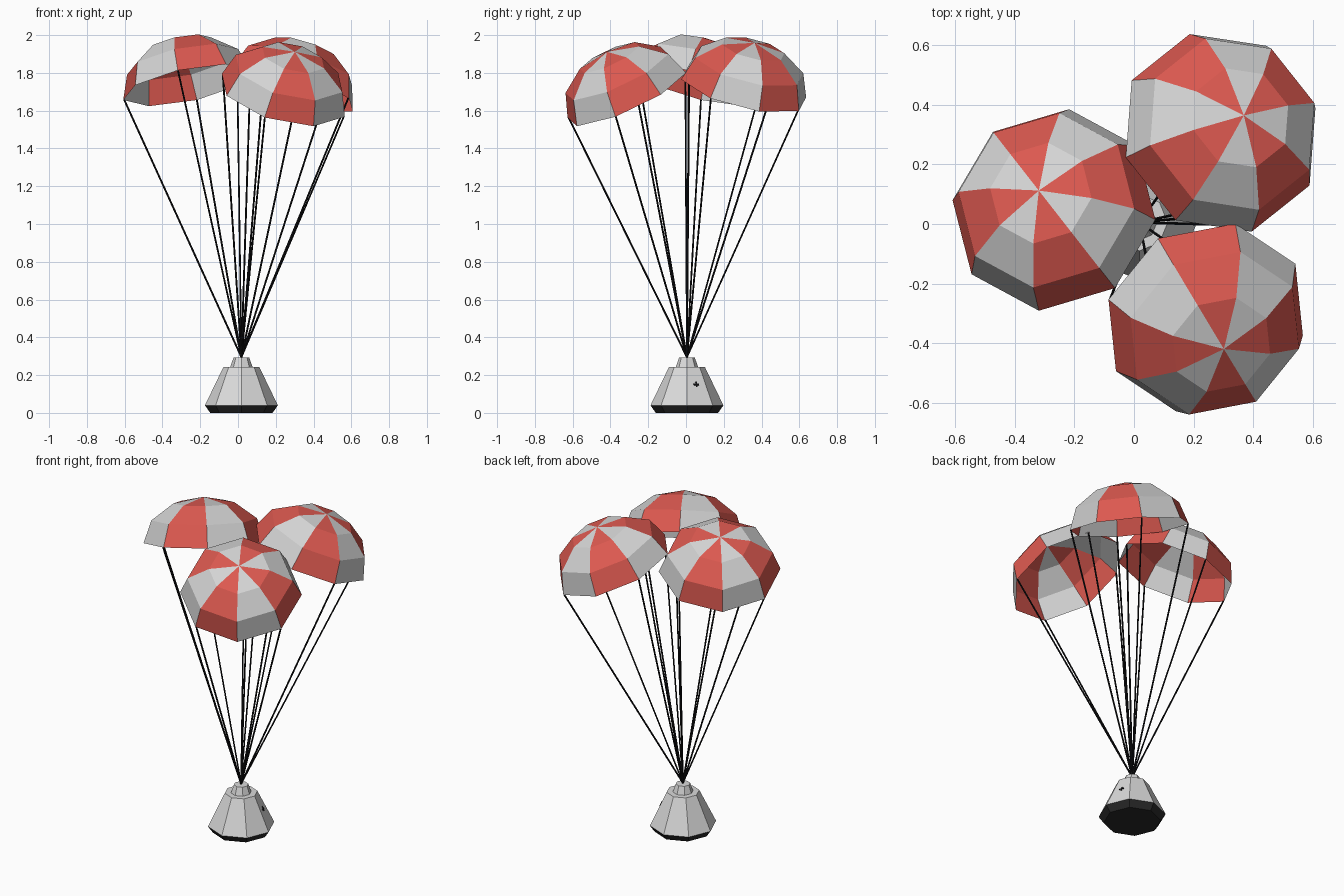
import bpy, bmesh, math
from mathutils import Vector, Matrix

if "Cube" in bpy.data.objects:
    bpy.data.objects.remove(bpy.data.objects["Cube"])


def material(name, rgb):
    m = bpy.data.materials.new(name)
    m.diffuse_color = (*rgb, 1)
    m.use_nodes = True
    m.node_tree.nodes["Principled BSDF"].inputs["Base Color"].default_value = m.diffuse_color
    return m


RED = material("canopy red", (0.72, 0.10, 0.08))
PALE = material("canopy pale grey", (0.66, 0.66, 0.66))
HULL = material("hull light grey", (0.70, 0.70, 0.70))
DARK = material("heat shield charcoal", (0.022, 0.022, 0.022))
CORD = material("cord black", (0.006, 0.006, 0.007))

CX, CY = 0.018, 0.005                 # capsule axis
TIE = Vector((CX, CY, 0.295))         # point where all cords meet


def finish(bm, name, mats):
    me = bpy.data.meshes.new(name)
    bm.normal_update()
    bm.to_mesh(me)
    bm.free()
    for m in mats:
        me.materials.append(m)
    ob = bpy.data.objects.new(name, me)
    bpy.context.collection.objects.link(ob)
    return ob


def lathe(name, profile, mat, sides=8):
    """Closed faceted solid around the capsule axis, profile from bottom to top."""
    bm = bmesh.new()
    rings = [[bm.verts.new((CX + r * math.cos(math.tau * i / sides),
                            CY + r * math.sin(math.tau * i / sides), z))
              for i in range(sides)] for r, z in profile]
    for a, b in zip(rings, rings[1:]):
        for i in range(sides):
            j = (i + 1) % sides
            bm.faces.new((a[i], a[j], b[j], b[i]))
    bm.faces.new(rings[0][::-1])
    bm.faces.new(rings[-1])
    return finish(bm, name, [mat])


def add_cord(bm, a, b, radius=0.005):
    d = b - a
    rot = d.to_track_quat('Z', 'Y').to_matrix().to_4x4()
    bmesh.ops.create_cone(bm, cap_ends=True, segments=6, radius1=radius, radius2=radius,
                          depth=d.length, matrix=Matrix.Translation((a + b) / 2) @ rot)


def canopy(name, centre, tilt_dir, tilt, phase, cord_step, height=0.26, radius=0.35):
    """Eight-gore dome tilted towards tilt_dir; a red gore starts at phase (degrees)."""
    t = math.radians(tilt_dir)
    m = Matrix.Translation(centre) @ Matrix.Rotation(
        math.radians(tilt), 4, Vector((-math.sin(t), math.cos(t), 0)))

    def point(k, lat):
        a, e = math.radians(phase + 45 * k), math.radians(lat)
        return m @ Vector((radius * math.sin(e) * math.cos(a),
                           radius * math.sin(e) * math.sin(a), height * math.cos(e)))

    bm = bmesh.new()
    top = bm.verts.new(point(0, 0))
    rings = [[bm.verts.new(point(k, lat)) for k in range(8)] for lat in (30, 60, 90)]
    for k in range(8):
        j = (k + 1) % 8
        gore = [bm.faces.new((top, rings[0][k], rings[0][j]))]
        for a, b in zip(rings, rings[1:]):
            gore.append(bm.faces.new((a[k], b[k], b[j], a[j])))
        for f in gore:
            f.material_index = k % 2
    finish(bm, name, [RED, PALE])

    # four cords to every other rim corner
    bm = bmesh.new()
    rim_centre = Vector(centre)
    for k in range(cord_step, 8, 2):
        add_cord(bm, TIE, rim_centre.lerp(point(k, 90), 0.985))
    finish(bm, name + "_cords", [CORD])


# Capsule
lathe("heat_shield", [(0.165, 0.0), (0.193, 0.04)], DARK)
lathe("capsule_body", [(0.193, 0.04), (0.095, 0.243)], HULL)
lathe("capsule_neck", [(0.06, 0.24), (0.042, 0.292)], HULL)

# Small cross-shaped mark on one side face
a = math.radians(22.5)
r = 0.140 * math.cos(a)
place = (Matrix.Translation((CX + r * math.cos(a), CY + r * math.sin(a), 0.15))
         @ Matrix.Rotation(a, 4, 'Z') @ Matrix.Rotation(-math.atan(0.483 * math.cos(a)), 4, 'Y'))
bm = bmesh.new()
for size in ((0.006, 0.03, 0.008), (0.006, 0.008, 0.03)):
    bmesh.ops.create_cube(bm, size=1, matrix=place @ Matrix.Diagonal((*size, 1)))
finish(bm, "side_mark", [CORD])

# Three canopies with their cords
canopy("left_canopy", (-0.268, 0.047, 1.735), 128, 18.5, 83, 0)
canopy("back_canopy", (0.29, 0.305, 1.718), 37, 22, 106, 1)
canopy("front_canopy", (0.24, -0.313, 1.682), -60, 28, 76, 0)
